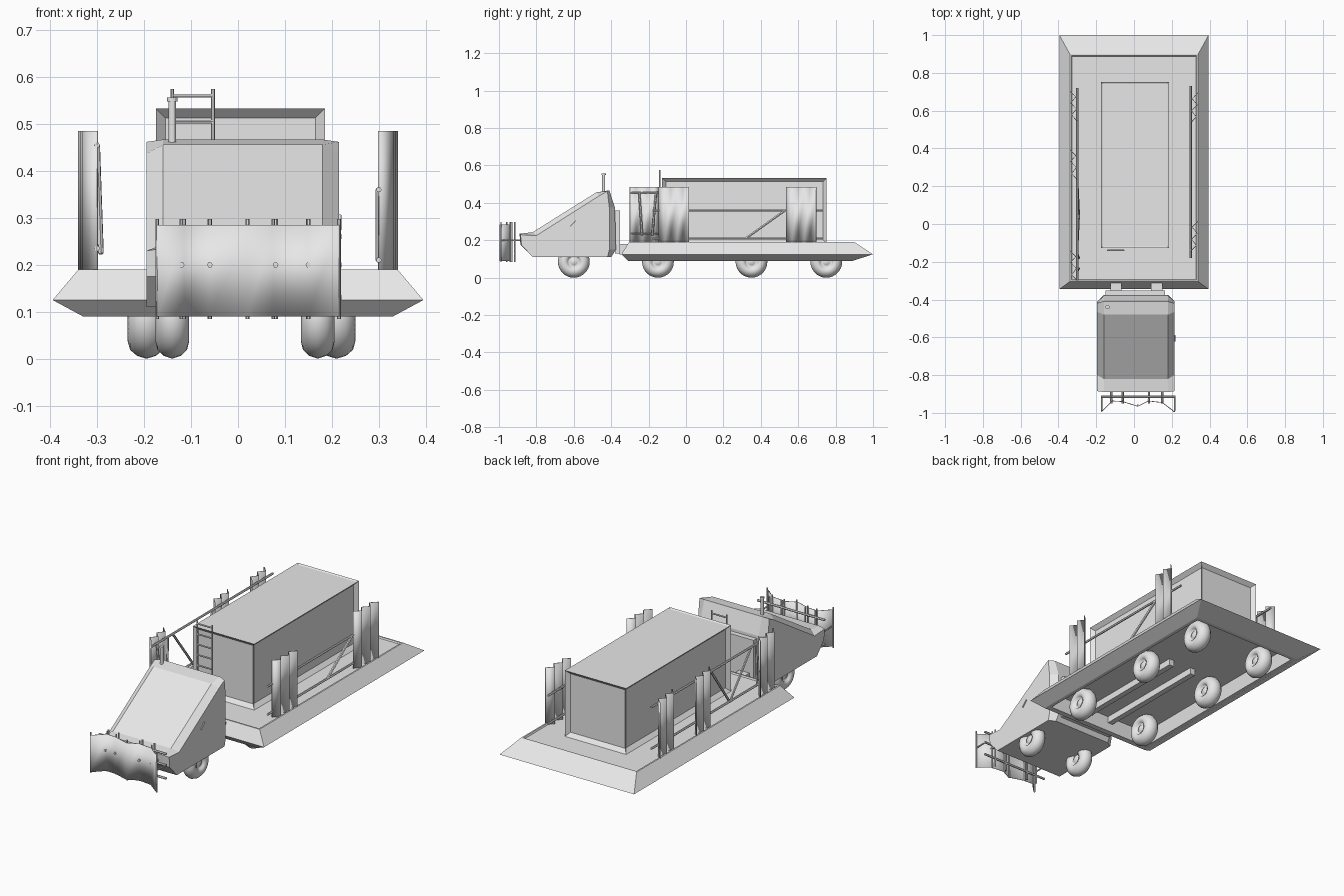
import bpy, bmesh, math
from mathutils import Vector

if "Cube" in bpy.data.objects:
    bpy.data.objects.remove(bpy.data.objects["Cube"], do_unlink=True)

grey = bpy.data.materials.new("plain_grey")
grey.use_nodes = True
COLOUR = (0.8, 0.8, 0.8, 1)
grey.diffuse_color = COLOUR
grey.node_tree.nodes["Principled BSDF"].inputs["Base Color"].default_value = COLOUR


def finish(name, bm, smooth=False):
    bmesh.ops.recalc_face_normals(bm, faces=bm.faces)
    mesh = bpy.data.meshes.new(name)
    bm.to_mesh(mesh)
    bm.free()
    mesh.materials.append(grey)
    for p in mesh.polygons:
        p.use_smooth = smooth
    ob = bpy.data.objects.new(name, mesh)
    bpy.context.collection.objects.link(ob)
    return ob


def loft(name, rings, caps=True, closed=True, smooth=False):
    """Skin a series of equal-length point rings."""
    bm = bmesh.new()
    rows = [[bm.verts.new(p) for p in ring] for ring in rings]
    n = len(rows[0])
    for a, b in zip(rows, rows[1:]):
        for i in range(n if closed else n - 1):
            j = (i + 1) % n
            bm.faces.new((a[i], a[j], b[j], b[i]))
    if caps:
        bm.faces.new(rows[0])
        bm.faces.new(rows[-1])
    return finish(name, bm, smooth)


def rect(half_x, y0, y1, z):
    return [(-half_x, y0, z), (half_x, y0, z), (half_x, y1, z), (-half_x, y1, z)]


def box(name, x0, x1, y0, y1, z0, z1):
    return loft(name, [[(x0, y0, z), (x1, y0, z), (x1, y1, z), (x0, y1, z)] for z in (z0, z1)])


def rod(name, a, b, r=0.005, sides=6):
    """Straight bar between two points."""
    a, b = Vector(a), Vector(b)
    q = (b - a).to_track_quat("Z", "Y")
    circle = [q @ Vector((r * math.cos(t), r * math.sin(t), 0))
              for t in (math.tau * i / sides for i in range(sides))]
    return loft(name, [[a + c for c in circle], [b + c for c in circle]])


def sheet(name, path, z0, z1, thick=0.004):
    """Thin upright folded plate following a plan path."""
    ob = loft(name, [[(x, y, z) for x, y in path] for z in (z0, z1)],
              caps=False, closed=False, smooth=True)
    mod = ob.modifiers.new("thickness", "SOLIDIFY")
    mod.thickness = thick
    mod.offset = 0
    return ob


# Flatbed: sloping rim, shallow deck tray, hollow underside
loft("flatbed", [rect(*r) for r in (
    (0.30, -0.27, 0.86, 0.165), (0.31, -0.28, 0.87, 0.09), (0.33, -0.31, 0.89, 0.09),
    (0.395, -0.345, 1.0, 0.125), (0.34, -0.305, 0.90, 0.19),
    (0.332, -0.297, 0.892, 0.19), (0.328, -0.293, 0.888, 0.183))])
for side in (-1, 1):
    box("chassis_rail", side * 0.07 - 0.015, side * 0.07 + 0.015, -0.27, 0.38, 0.13, 0.17)

# Cargo container with recessed panels
bm = bmesh.new()
bmesh.ops.create_cube(bm, size=1)
for v in bm.verts:
    v.co = (0.005 + v.co.x * 0.36, 0.312 + v.co.y * 0.88, 0.358 + v.co.z * 0.35)
bm.normal_update()
walls = [f for f in bm.faces if abs(f.normal.z) < 0.5]
roof = [f for f in bm.faces if f.normal.z > 0.5]
bmesh.ops.inset_individual(bm, faces=walls, thickness=0.028, depth=-0.02)
bmesh.ops.inset_individual(bm, faces=roof, thickness=0.012, depth=-0.005)
finish("cargo_container", bm)

# Cab: centre profile with chamfered flanks
centre = [(-0.82, 0.11), (-0.885, 0.175), (-0.89, 0.235), (-0.82, 0.243), (-0.48, 0.456),
          (-0.41, 0.467), (-0.38, 0.375), (-0.375, 0.15), (-0.40, 0.11)]
flank = [(-0.82, 0.11), (-0.88, 0.175), (-0.885, 0.23), (-0.80, 0.225), (-0.465, 0.437),
         (-0.42, 0.462), (-0.41, 0.375), (-0.41, 0.15), (-0.42, 0.11)]
loft("cab", [[(x, y, z) for y, z in prof] for x, prof in
             ((-0.195, flank), (-0.16, centre), (0.18, centre), (0.215, flank))])
rod("door_handle", (0.217, -0.62, 0.275), (0.217, -0.59, 0.305), 0.004)
rod("exhaust_pipe", (-0.14, -0.44, 0.44), (-0.14, -0.44, 0.555), 0.008, 12)
rod("exhaust_cap", (-0.14, -0.44, 0.548), (-0.14, -0.44, 0.556), 0.011, 12)

# Coupling between cab and flatbed
box("coupling_plate", -0.15, 0.165, -0.38, -0.353, 0.13, 0.36)
for x in (-0.095, 0.12):
    box("coupling_block", x - 0.03, x + 0.03, -0.355, -0.30, 0.125, 0.18)

# Wheels: rounded tyre with a dished hub
half = [(0, 0.030), (0.018, 0.026), (0.028, 0.018), (0.032, 0.032), (0.048, 0.040),
        (0.066, 0.035), (0.079, 0.020), (0.085, 0)]
outline = half + [(r, -x) for r, x in half[-2::-1]]


def wheel(x, y, width):
    rings = []
    for r, w in outline:
        r = max(r, 0.001)
        rings.append([(x + w * width, y + r * math.cos(t), 0.085 + r * math.sin(t))
                      for t in (math.tau * i / 28 for i in range(28))])
    loft("wheel", rings, smooth=True)


for y, xs, width in ((-0.6, (-0.14, 0.17), 0.9), (-0.15, (-0.195, 0.21), 1),
                     (0.35, (-0.195, 0.21), 1), (0.75, (-0.195, 0.21), 1)):
    for x in xs:
        wheel(x, y, width)

# Front ram shield on its frame
path = [(-0.172, -0.995), (-0.115, -0.937), (-0.06, -0.94), (0.02, -0.965),
        (0.075, -0.937), (0.15, -0.945), (0.215, -0.995)]
sheet("ram_shield", path, 0.09, 0.285)
for x, y in path:
    rod("ram_post", (x, y + 0.006, 0.085), (x, y + 0.006, 0.298), 0.004)
for z in (0.13, 0.2, 0.26):
    rod("ram_crossbar", (-0.175, -0.915, z), (0.22, -0.915, z), 0.006)
for x in (-0.12, -0.06, 0.08, 0.15):
    rod("ram_upright", (x, -0.915, 0.085), (x, -0.915, 0.298), 0.005)
    rod("ram_strut", (x, -0.95, 0.2), (x, -0.875, 0.2), 0.006)
for x in (-0.172, 0.215):
    rod("ram_end_strut", (x, -0.99, 0.2), (x, -0.91, 0.2), 0.004)

# Side barriers: folded shields on two long rails
FOLDS = (0.300, 0.330, 0.305, 0.335, 0.308, 0.340)


def barrier(side, starts, rail_y, rail_z):
    for y0 in starts:
        sheet("side_shield", [(side * f, y0 + 0.032 * i) for i, f in enumerate(FOLDS)], 0.183, 0.485)
    for z in rail_z:
        rod("barrier_rail", (side * 0.3, rail_y[0], z), (side * 0.3, rail_y[1], z), 0.006)


barrier(1, (-0.145, 0.535), (-0.18, 0.73), (0.21, 0.36))
barrier(-1, (-0.30, 0.235, 0.545), (-0.30, 0.72), (0.235, 0.455))
rod("barrier_brace", (0.3, 0.32, 0.21), (0.3, 0.53, 0.36), 0.007)
for y0, y1 in ((-0.12, 0.05), (0.22, 0.05), (-0.25, -0.235), (-0.16, -0.18)):
    rod("barrier_brace", (-0.3, y0, 0.455), (-0.292, y1, 0.225), 0.006)

# Ladder on the front of the container
for x in (-0.14, -0.053):
    rod("ladder_post", (x, -0.14, 0.183), (x, -0.14, 0.575), 0.004)
for i in range(7):
    z = 0.23 + 0.055 * i
    rod("ladder_rung", (-0.14, -0.14, z), (-0.053, -0.14, z), 0.004)
